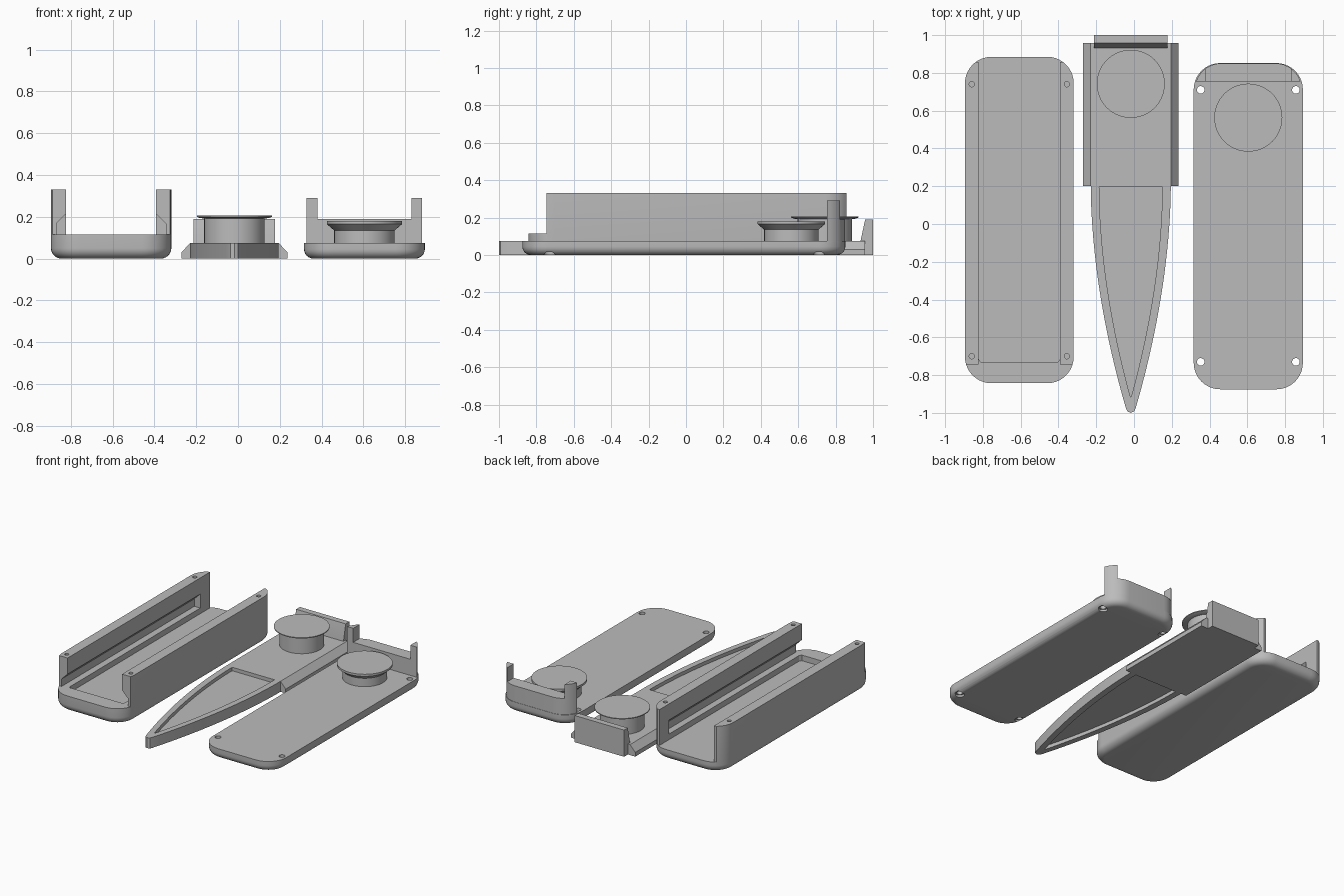
import bpy, bmesh, math

if "Cube" in bpy.data.objects:
    bpy.data.objects.remove(bpy.data.objects["Cube"])

grey = bpy.data.materials.new("plain_grey")
grey.diffuse_color = (0.5, 0.5, 0.5, 1)
grey.use_nodes = True
grey.node_tree.nodes["Principled BSDF"].inputs["Base Color"].default_value = grey.diffuse_color


def make(name, bm):
    bmesh.ops.recalc_face_normals(bm, faces=bm.faces)
    me = bpy.data.meshes.new(name)
    bm.to_mesh(me)
    bm.free()
    me.materials.append(grey)
    ob = bpy.data.objects.new(name, me)
    bpy.context.collection.objects.link(ob)
    return ob


def loft(name, rings):
    """Skin a stack of equal-length closed rings and cap both ends."""
    bm = bmesh.new()
    vs = [[bm.verts.new(p) for p in r] for r in rings]
    n = len(vs[0])
    for a, b in zip(vs, vs[1:]):
        for i in range(n):
            j = (i + 1) % n
            bm.faces.new((a[i], a[j], b[j], b[i]))
    bm.faces.new(vs[0][::-1])
    bm.faces.new(vs[-1])
    return make(name, bm)


def plate(name, pts, z0, z1):
    return loft(name, [[(x, y, z) for x, y in pts] for z in (z0, z1)])


def bar(name, pts, y0, y1):
    return loft(name, [[(x, y, z) for x, z in pts] for y in (y0, y1)])


def box(name, x0, x1, y0, y1, z0, z1):
    return plate(name, [(x0, y0), (x1, y0), (x1, y1), (x0, y1)], z0, z1)


def lathe(name, x, y, profile, n=64):
    ang = [math.tau * i / n for i in range(n)]
    return loft(name, [[(x + r * math.cos(a), y + r * math.sin(a), z) for a in ang]
                       for r, z in profile])


def rounded(x0, x1, y0, y1, r, n=10):
    pts = []
    for k, (cx, cy) in enumerate([(x1 - r, y1 - r), (x0 + r, y1 - r),
                                  (x0 + r, y0 + r), (x1 - r, y0 + r)]):
        for i in range(n + 1):
            a = math.pi / 2 * (k + i / n)
            pts.append((cx + r * math.cos(a), cy + r * math.sin(a)))
    return pts


def shell(name, x0, x1, y0, y1, r, f, top):
    """Rounded slab with a filleted bottom edge."""
    rings = []
    for i in range(7):
        a = math.pi / 2 * i / 6
        d, z = f * (1 - math.sin(a)), f * (1 - math.cos(a))
        rings.append([(x, y, z) for x, y in rounded(x0 + d, x1 - d, y0 + d, y1 - d, r - d)])
    rings.append([(x, y, top) for x, y in rounded(x0, x1, y0, y1, r)])
    return loft(name, rings)


def cut(ob, *cutters):
    for c in cutters:
        m = ob.modifiers.new("cut", 'BOOLEAN')
        m.operation, m.solver, m.object = 'DIFFERENCE', 'EXACT', c
    bpy.context.view_layer.update()
    me = bpy.data.meshes.new_from_object(ob.evaluated_get(bpy.context.evaluated_depsgraph_get()))
    ob.modifiers.clear()
    ob.data = me
    for c in cutters:
        bpy.data.objects.remove(c)


# Sheath tray: two tall walls with dovetail slots, open at both ends
cx = -0.607
tray = shell("sheath_tray", -0.895, -0.319, -0.843, 0.885, 0.14, 0.05, 0.33)
slot = [(-0.262, 0.1151), (0.262, 0.1151), (0.262, 0.168), (0.215, 0.215), (-0.215, 0.215), (-0.262, 0.168)]
cut(tray,
    box("front_gap", -1, -0.2, -1, -0.745, 0.115, 0.5),
    box("upper_channel", cx - 0.215, cx + 0.215, -0.9, 1, 0.115, 0.5),
    plate("floor_recess", [(cx - 0.205, -0.73), (cx + 0.205, -0.73), (cx + 0.215, -0.715),
                           (cx + 0.215, 1), (cx - 0.215, 1), (cx - 0.215, -0.715)], 0.075, 0.4),
    bar("slots", [(cx + x, z) for x, z in slot], -0.9, 0.75),
    box("back_trim", -1, -0.2, 0.857, 1, 0.075, 0.5),
    *[lathe("screw_hole", cx + s * 0.252, y, [(0.014, 0.24), (0.014, 0.4)], 20)
      for s in (-1, 1) for y in (-0.7, 0.74)])

# Cover plate with raised end wall and two taller corner posts
c2 = 0.605
cover = shell("cover_plate", 0.316, 0.894, -0.875, 0.852, 0.14, 0.045, 0.075)
cut(cover, *[lathe("through_hole", c2 + s * 0.252, y,
                   [(0.03, -0.02), (0.03, 0.015), (0.02, 0.0151), (0.02, 0.1)], 24)
             for s in (-1, 1) for y in (-0.73, 0.71)])
end = plate("cover_end_wall", rounded(0.322, 0.888, 0.4, 0.85, 0.138), 0.07, 0.29)
cut(end, box("front_trim", 0, 1, 0, 0.755, 0, 0.5),
    box("middle_trim", 0.38, 0.83, 0, 1, 0.19, 0.5))
lathe("cover_button", c2, 0.563, [(0.145, 0.07), (0.145, 0.135), (0.18, 0.165), (0.18, 0.18)])

# Blade slider: pointed blade with a sunken panel on both faces
bx = -0.017


def ogive(w, y0, y1, tip, n=20):
    side = []
    for i in range(n + 1):
        t = i / n
        side.append((tip + (w - tip) * (1 - (1 - t) ** 1.85), y0 + (y1 - y0) * t))
    return [(bx + x, y) for x, y in side] + [(bx - x, y) for x, y in side[::-1]]


outline = ogive(0.212, -0.975, 0.21, 0.026)
outline += [(bx - 0.018, -0.992), (bx, -1.0), (bx + 0.018, -0.992)]
blade = plate("blade", outline, 0, 0.075)
cut(blade, plate("top_panel", ogive(0.167, -0.915, 0.197, 0.002), 0.05, 0.1),
    plate("bottom_panel", ogive(0.167, -0.915, 0.197, 0.002), -0.1, 0.025))

# Slider handle with chamfered rails
bar("slider_handle", [(bx + x, z) for x, z in [(-0.253, 0), (0.253, 0), (0.253, 0.03),
                      (0.212, 0.075), (-0.212, 0.075), (-0.253, 0.03)]], 0.2, 0.957)

# Sloped end stop at the back of the slider
loft("slider_end_stop", [[(x, y, z) for y, z in [(0.93, 0), (1.0, 0), (1.0, 0.19), (0.958, 0.19), (0.932, 0.07)]]
                         for x in (bx - 0.195, bx + 0.195)])
lathe("slider_button", bx, 0.742, [(0.145, 0.07), (0.145, 0.192), (0.165, 0.194), (0.18, 0.2), (0.18, 0.206)])

# Smooth the rounded surfaces, keep edges crisp
for ob in bpy.context.scene.objects:
    ob.select_set(True)
    bpy.context.view_layer.objects.active = ob
bpy.ops.object.shade_smooth_by_angle(angle=math.radians(25))
